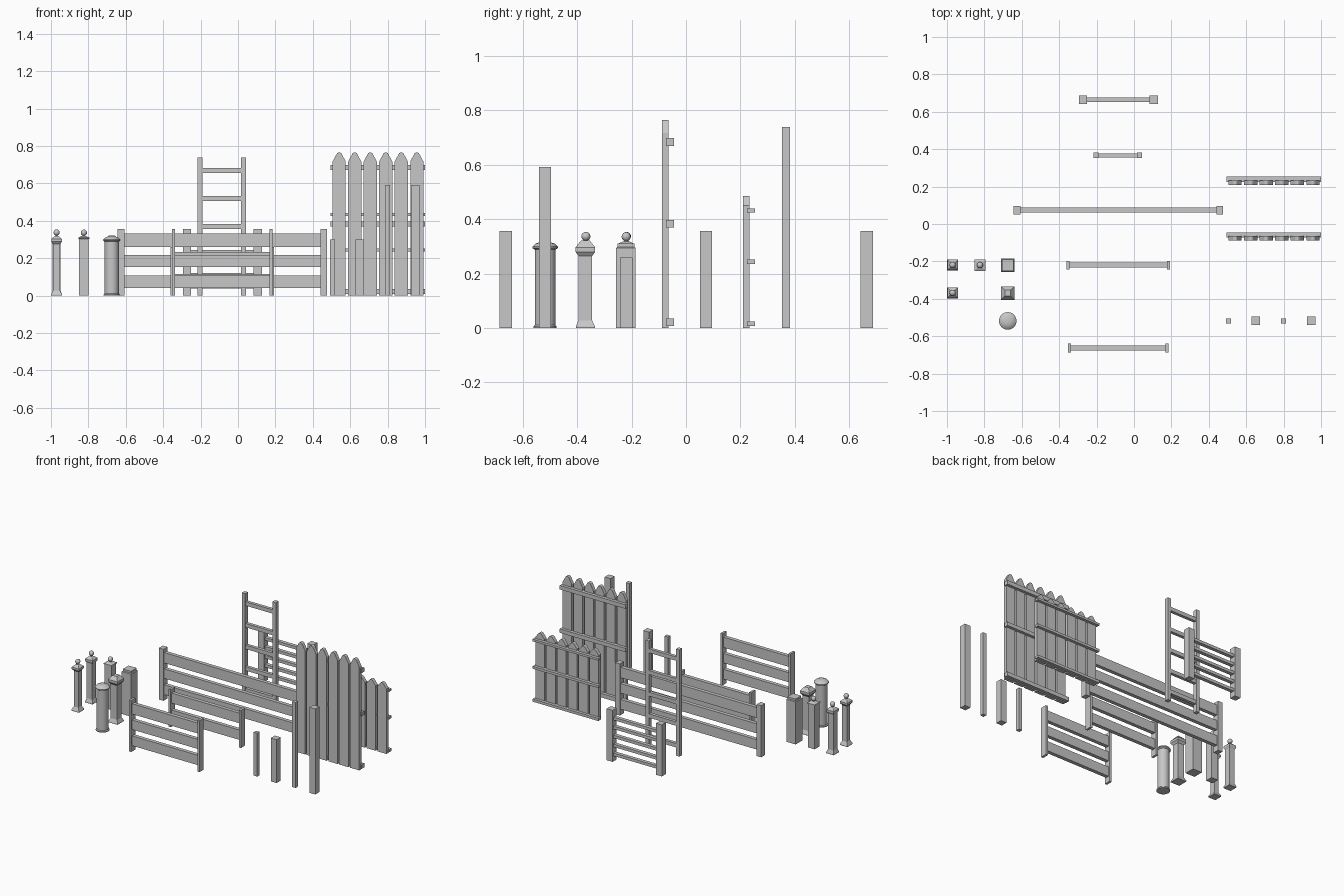
import bpy, bmesh, math

if "Cube" in bpy.data.objects:
    bpy.data.objects.remove(bpy.data.objects["Cube"])

gray = bpy.data.materials.new("light_gray")
gray.diffuse_color = (0.57, 0.57, 0.57, 1)
gray.use_nodes = True
gray.node_tree.nodes["Principled BSDF"].inputs["Base Color"].default_value = gray.diffuse_color


def finish(bm, name, smooth=False):
    bmesh.ops.recalc_face_normals(bm, faces=bm.faces)
    me = bpy.data.meshes.new(name)
    bm.to_mesh(me)
    bm.free()
    me.materials.append(gray)
    ob = bpy.data.objects.new(name, me)
    bpy.context.collection.objects.link(ob)
    if smooth:
        bpy.context.view_layer.objects.active = ob
        ob.select_set(True)
        bpy.ops.object.shade_smooth_by_angle(angle=math.radians(35))
        ob.select_set(False)
    return ob


def box(name, x0, x1, y0, y1, z0, z1):
    bm = bmesh.new()
    bmesh.ops.create_cube(bm, size=1)
    for v in bm.verts:
        v.co = ((x0 + x1) / 2 + v.co.x * (x1 - x0),
                (y0 + y1) / 2 + v.co.y * (y1 - y0),
                (z0 + z1) / 2 + v.co.z * (z1 - z0))
    return finish(bm, name)


def stack(name, x, y, profile, sides=4, smooth=False):
    """Loft rings given as (half width, height) into a closed pillar."""
    bm = bmesh.new()
    k = 1 / math.cos(math.pi / 4) if sides == 4 else 1
    rings = []
    for r, z in profile:
        ring = []
        for i in range(sides):
            a = math.tau * (i + 0.5) / sides
            ring.append(bm.verts.new((x + r * k * math.cos(a), y + r * k * math.sin(a), z)))
        rings.append(ring)
    for lo, hi in zip(rings, rings[1:]):
        for i in range(sides):
            j = (i + 1) % sides
            bm.faces.new((lo[i], lo[j], hi[j], hi[i]))
    bm.faces.new(rings[0][::-1])
    bm.faces.new(rings[-1])
    return finish(bm, name, smooth)


def ball(name, x, y, z, r):
    bm = bmesh.new()
    bmesh.ops.create_uvsphere(bm, u_segments=20, v_segments=12, radius=r)
    bmesh.ops.translate(bm, verts=bm.verts, vec=(x, y, z))
    return finish(bm, name, True)


def rail_fence(name, x0, x1, y, height, post_w, post_d, rail_d, rails):
    """Two end posts joined by horizontal rails."""
    for side, px in (("left", x0), ("right", x1 - post_w)):
        box(f"{name}_{side}_post", px, px + post_w, y - post_d / 2, y + post_d / 2, 0, height)
    for i, (z0, z1) in enumerate(rails):
        box(f"{name}_rail_{i + 1}", x0 + post_w, x1 - post_w, y - rail_d / 2, y + rail_d / 2, z0, z1)


def picket_fence(name, y, height, shoulder, rails):
    """Six pointed boards with rails on the back."""
    for i in range(6):
        x = 0.541 + 0.083 * i
        outline = [(-.035, 0), (.035, 0), (.035, shoulder), (.011, height - .004),
                   (.005, height), (-.005, height), (-.011, height - .004), (-.035, shoulder)]
        bm = bmesh.new()
        face = bm.faces.new([bm.verts.new((x + u, y, z)) for u, z in outline])
        ext = bmesh.ops.extrude_face_region(bm, geom=[face])
        moved = [g for g in ext["geom"] if isinstance(g, bmesh.types.BMVert)]
        bmesh.ops.translate(bm, verts=moved, vec=(0, 0.024, 0))
        finish(bm, f"{name}_board_{i + 1}")
    for i, (z0, z1) in enumerate(rails):
        box(f"{name}_rail_{i + 1}", 0.495, 0.999, y + 0.016, y + 0.044, z0, z1)


# Rail fences and ladder
wide = [(.04, .108), (.152, .218), (.259, .331)]
rail_fence("long_fence", -.643, .475, .074, .357, .035, .044, .026, wide)
rail_fence("front_fence", -.354, .185, -.663, .357, .016, .046, .026, wide)
rail_fence("low_fence", -.362, .192, -.22, .26, .016, .046, .026, [(.048, .116), (.163, .233)])
rail_fence("back_gate", -.295, .127, .664, .357, .045, .045, .025,
           [(.038 + .062 * i, .058 + .062 * i) for i in range(5)])
rail_fence("ladder", -.217, .043, .367, .739, .026, .03, .022,
           [(.055 + .15 * i, .082 + .15 * i) for i in range(5)])

# Picket fences
picket_fence("tall_picket", -.089, .765, .717, [(.007, .035), (.37, .397), (.67, .698)])
picket_fence("short_picket", .209, .485, .45, [(.007, .025), (.235, .252), (.425, .44)])

# Plain posts
for i, (x, h, w) in enumerate([(.506, .3, .0135), (.652, .3, .0225), (.80, .592, .0135), (.948, .592, .0225)]):
    box(f"plain_post_{i + 1}", x - w, x + w, -.518 - w, -.518 + w, 0, h)

# Slim posts with flared base, cap and ball
for name, y, w in (("slim_post", -.368, .018), ("medium_post", -.219, .021)):
    stack(name, -.97, y, [(.029, 0), (.029, .006), (w, .028), (w, .275), (.028, .288),
                          (.028, .302), (.014, .315), (.007, .318), (.007, .326)])
    ball(name + "_ball", -.97, y, .337, .0165)

# Square post with ball
stack("square_post", -.824, -.22, [(.026, 0), (.026, .302), (.03, .304), (.03, .31),
                                    (.012, .318), (.007, .319), (.007, .328)])
ball("square_post_ball", -.824, -.22, .336, .0165)

# Broad square pillar with stepped top
stack("broad_pillar", -.675, -.221, [(.036, 0), (.036, .294), (.031, .298), (.031, .311)])

# Flared pillar with hipped cap
stack("flared_pillar", -.675, -.37, [(.035, 0), (.035, .006), (.025, .028), (.025, .265),
                                     (.036, .28), (.036, .297), (.016, .322)])

# Round pillar with domed cap
stack("round_pillar", -.675, -.518,
      [(.043, 0), (.043, .006), (.038, .012), (.038, .288), (.047, .294), (.047, .299),
       (.036, .31), (.018, .316)], 32, True)
